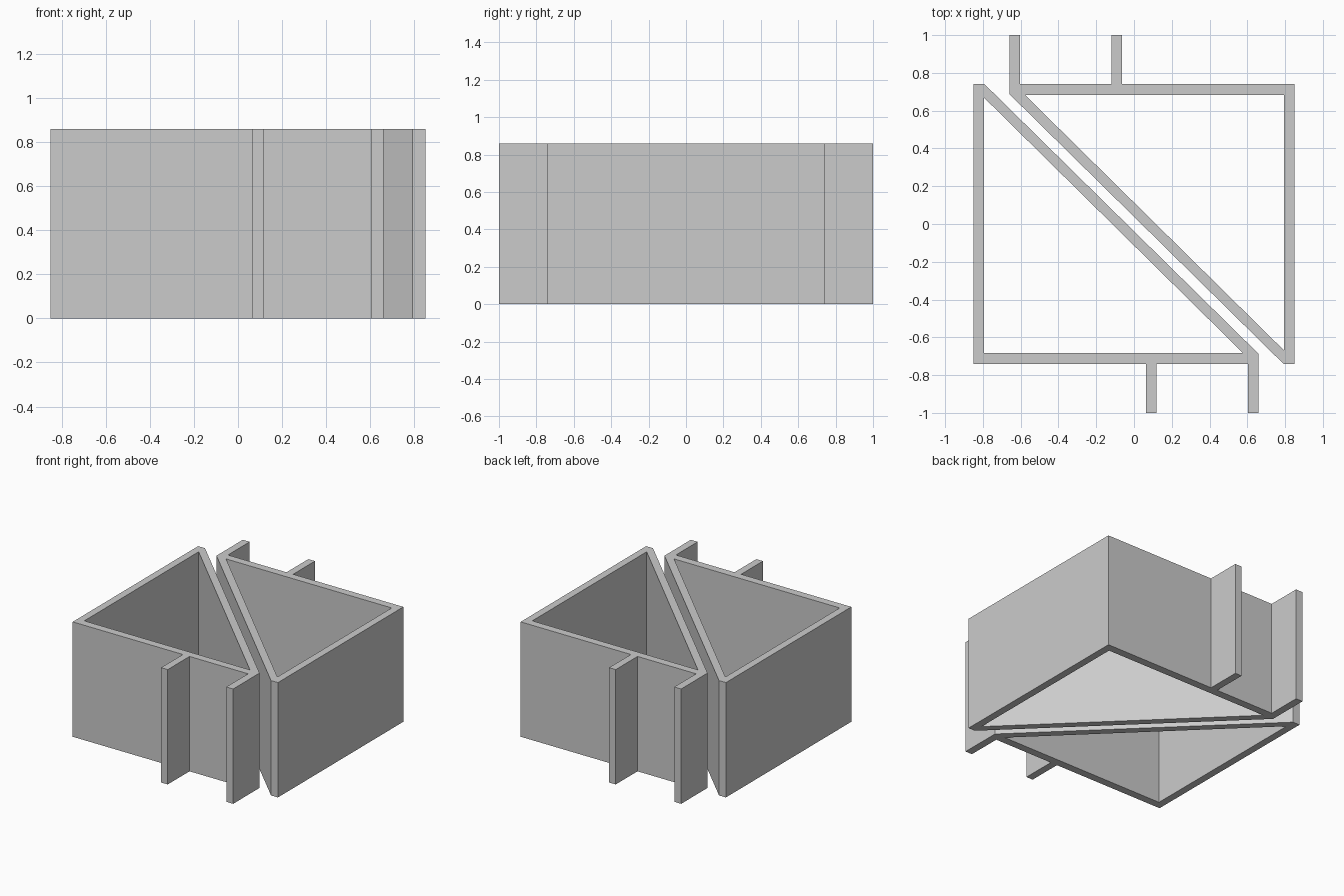
import bpy, bmesh, math
from mathutils import Matrix

cube = bpy.data.objects.get("Cube")
if cube:
    bpy.data.objects.remove(cube, do_unlink=True)

HEIGHT = 0.86

grey = bpy.data.materials.new("plain grey")
grey.use_nodes = True
colour = (0.6, 0.6, 0.6, 1)
grey.diffuse_color = colour
grey.node_tree.nodes["Principled BSDF"].inputs["Base Color"].default_value = colour

# Outer outline of one triangular frame, with its stub and end leg
outline = [(-0.85, -0.742), (0.063, -0.742), (0.063, -1), (0.118, -1),
           (0.118, -0.742), (0.603, -0.742), (0.603, -1), (0.66, -1),
           (0.66, -0.688), (-0.793, 0.742), (-0.85, 0.742)]
# Triangular opening through the frame
opening = [(-0.795, -0.683), (0.577, -0.683), (-0.795, 0.67)]


def build_frame(name, angle):
    bm = bmesh.new()
    for loop in (outline, opening):
        verts = [bm.verts.new((x, y, 0)) for x, y in loop]
        for a, b in zip(verts, verts[1:] + verts[:1]):
            bm.edges.new((a, b))
    # Fill the wall section, then raise it to full height
    bmesh.ops.triangle_fill(bm, edges=bm.edges[:], use_beauty=True)
    raised = bmesh.ops.extrude_face_region(bm, geom=bm.faces[:])
    top = [v for v in raised["geom"] if isinstance(v, bmesh.types.BMVert)]
    bmesh.ops.translate(bm, verts=top, vec=(0, 0, HEIGHT))
    bmesh.ops.recalc_face_normals(bm, faces=bm.faces[:])
    bmesh.ops.rotate(bm, verts=bm.verts[:], matrix=Matrix.Rotation(angle, 3, "Z"))
    mesh = bpy.data.meshes.new(name)
    bm.to_mesh(mesh)
    bm.free()
    mesh.materials.append(grey)
    obj = bpy.data.objects.new(name, mesh)
    bpy.context.collection.objects.link(obj)


# Two identical frames, the second turned half a revolution
build_frame("front_triangular_frame", 0)
build_frame("back_triangular_frame", math.pi)
